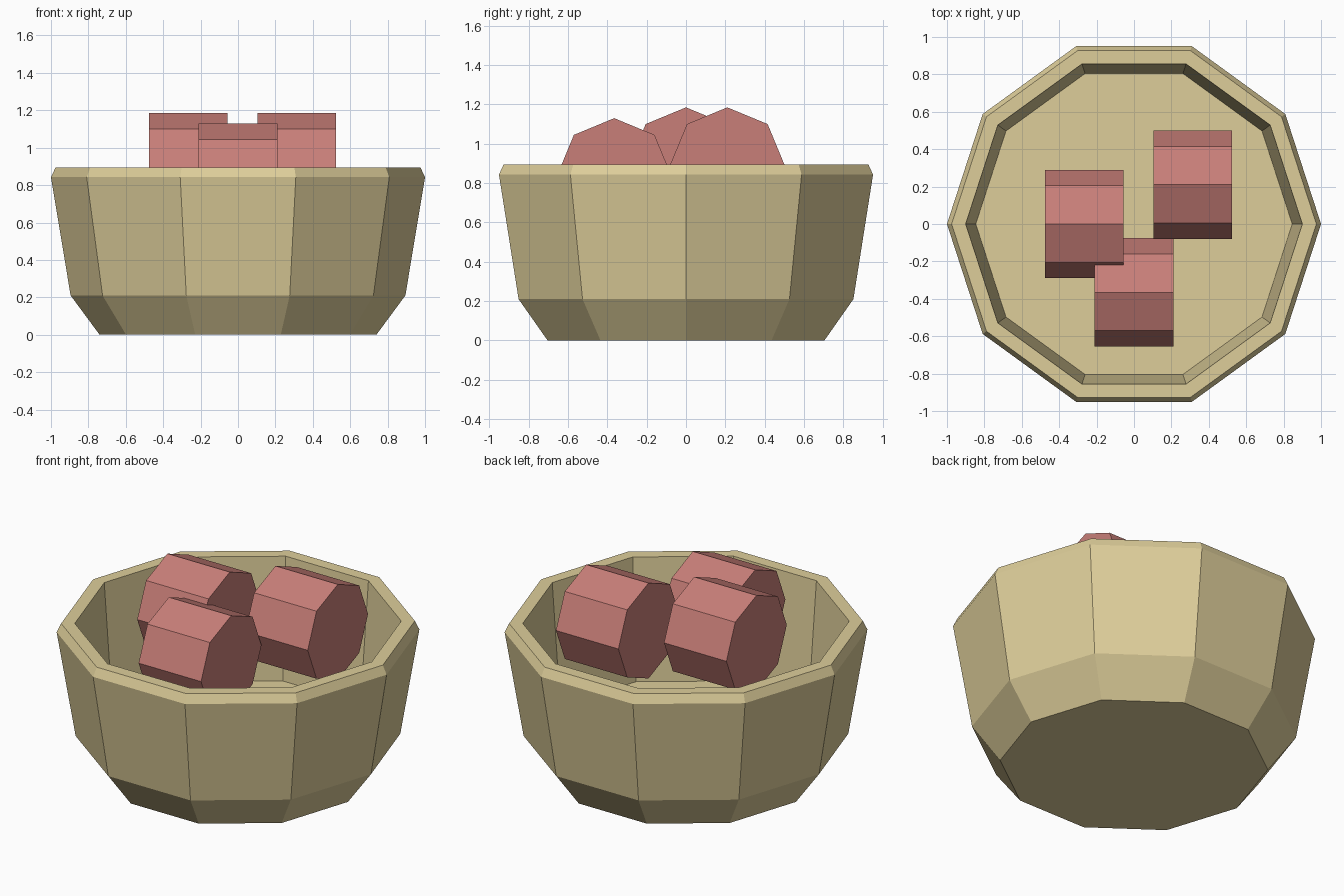
import bpy
import bmesh
from math import cos, sin, pi

cube = bpy.data.objects.get("Cube")
if cube:
    bpy.data.objects.remove(cube, do_unlink=True)


def make_material(name, rgb):
    mat = bpy.data.materials.new(name)
    mat.use_nodes = True
    color = (*rgb, 1.0)
    mat.diffuse_color = color
    mat.node_tree.nodes["Principled BSDF"].inputs["Base Color"].default_value = color
    return mat


def lathe(name, profile, sides, mat):
    """Sweep an open (radius, height) profile round z and cap both ends."""
    bm = bmesh.new()
    rings = []
    for r, z in profile:
        angles = [2 * pi * i / sides for i in range(sides)]
        rings.append([bm.verts.new((r * cos(a), r * sin(a), z)) for a in angles])
    for low, high in zip(rings, rings[1:]):
        for i in range(sides):
            j = (i + 1) % sides
            bm.faces.new((low[i], low[j], high[j], high[i]))
    bm.faces.new(rings[0][::-1])
    bm.faces.new(rings[-1])
    bmesh.ops.recalc_face_normals(bm, faces=bm.faces)
    mesh = bpy.data.meshes.new(name)
    bm.to_mesh(mesh)
    bm.free()
    mesh.materials.append(mat)
    obj = bpy.data.objects.new(name, mesh)
    bpy.context.collection.objects.link(obj)
    return obj


cream = make_material("cream", (0.73, 0.617, 0.323))
pink = make_material("dusty_pink", (0.578, 0.209, 0.188))

# Ten-sided bowl: foot, outer wall, bevelled rim, inner wall and floor
bowl_profile = [
    (0.74, 0.0),
    (0.895, 0.21),
    (1.0, 0.843),
    (0.975, 0.895),
    (0.9, 0.895),
    (0.846, 0.16),
]
lathe("bowl", bowl_profile, 10, cream)

# Three eight-sided chunks lying along x
chunks = {
    "chunk_right": (-0.265, 0.0, 0.895),
    "chunk_left": (0.315, 0.21, 0.895),
    "chunk_front": (0.0, -0.365, 0.84),
}
for name, centre in chunks.items():
    bpy.ops.mesh.primitive_cylinder_add(
        vertices=8, radius=0.29, depth=0.42, location=centre, rotation=(0, pi / 2, 0))
    chunk = bpy.context.object
    chunk.name = name
    chunk.data.materials.append(pink)
